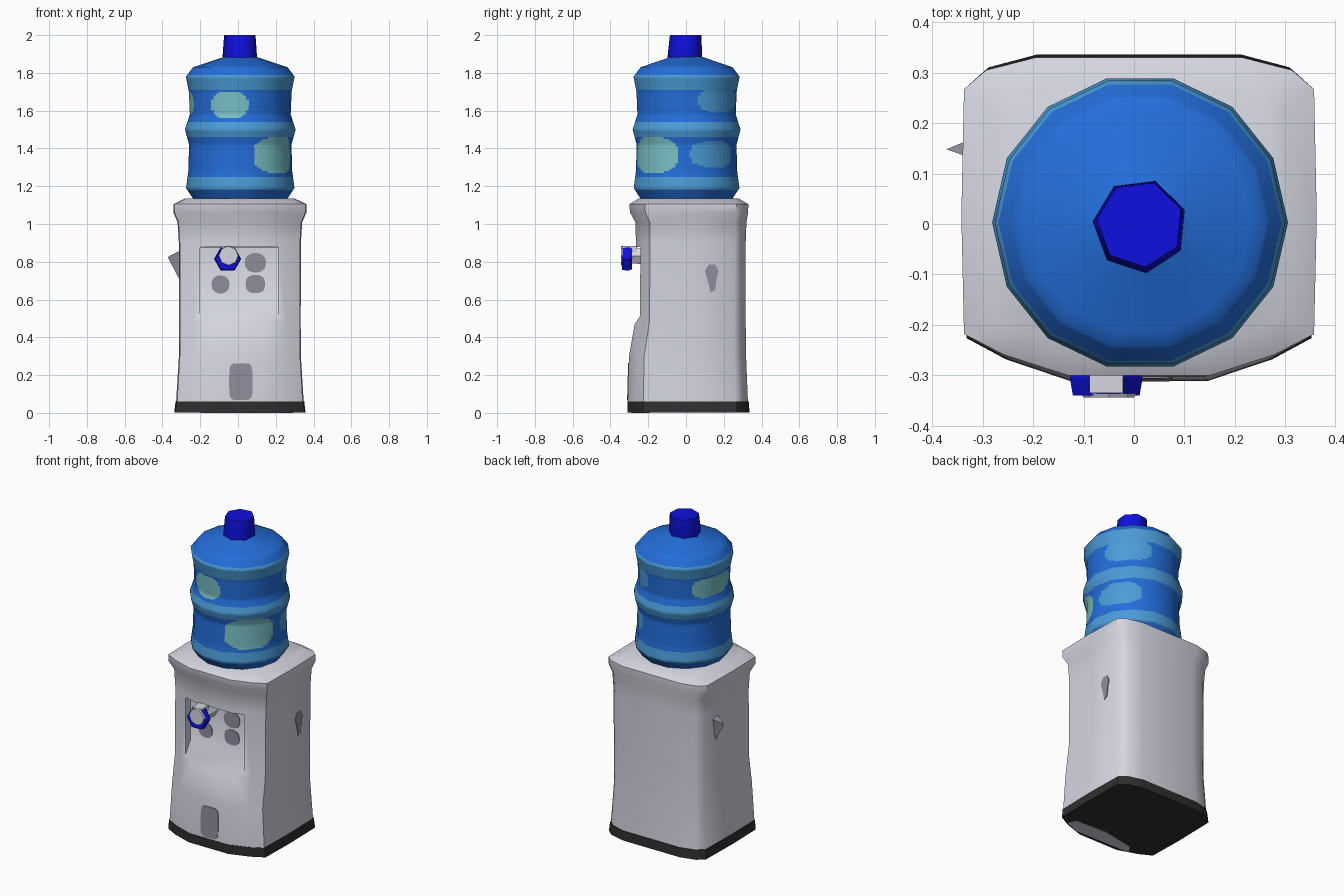
import bpy, bmesh, math
from mathutils import Vector

if "Cube" in bpy.data.objects:
    bpy.data.objects.remove(bpy.data.objects["Cube"])


def material(name, r, g, b):
    m = bpy.data.materials.new(name)
    m.diffuse_color = (r, g, b, 1)
    m.use_nodes = True
    m.node_tree.nodes["Principled BSDF"].inputs["Base Color"].default_value = m.diffuse_color
    return m


WHITE = material("cool_white", 0.66, 0.67, 0.75)
GREY = material("mid_grey", 0.27, 0.27, 0.34)
BLACK = material("base_black", 0.028, 0.028, 0.028)
BLUE = material("bottle_blue", 0.017, 0.155, 0.70)
LIGHT = material("band_light_blue", 0.07, 0.33, 0.68)
TEAL = material("pale_teal", 0.19, 0.53, 0.57)
DEEP = material("deep_blue", 0.005, 0.005, 0.75)


def make(name, bm, mats, smooth=None):
    me = bpy.data.meshes.new(name)
    bm.to_mesh(me)
    bm.free()
    ob = bpy.data.objects.new(name, me)
    bpy.context.collection.objects.link(ob)
    for m in mats:
        me.materials.append(m)
    if smooth:
        shade(ob, smooth)
    return ob


def shade(ob, degrees):
    bpy.ops.object.select_all(action='DESELECT')
    ob.select_set(True)
    bpy.context.view_layer.objects.active = ob
    bpy.ops.object.shade_smooth_by_angle(angle=math.radians(degrees))


def loft(name, rings, mats, smooth=None, caps=True):
    bm = bmesh.new()
    rows = [[bm.verts.new(p) for p in ring] for ring in rings]
    n = len(rows[0])
    for a, b in zip(rows, rows[1:]):
        for i in range(n):
            j = (i + 1) % n
            bm.faces.new((a[i], a[j], b[j], b[i]))
    if caps:
        bm.faces.new(rows[0][::-1])
        bm.faces.new(rows[-1])
        bmesh.ops.recalc_face_normals(bm, faces=bm.faces)
    return make(name, bm, mats, smooth)


def blob(cx, cy, rx, ry, n=14, power=1.0, turn=0.0):
    """Rounded outline; power below 1 makes it squarer."""
    pts = []
    for i in range(n):
        a = turn + 2 * math.pi * i / n
        c, s = math.cos(a), math.sin(a)
        pts.append((cx + rx * math.copysign(abs(c) ** power, c),
                    cy + ry * math.copysign(abs(s) ** power, s)))
    return pts


# ---- cabinet ----
HALF = [(1, 0), (0.985, 0.8), (0.86, 0.92), (0.58, 1), (0, 1)]
FRONT = [(0, -1), (0.4, -1), (0.76, -0.87), (0.985, -0.74)]
PLAN = (HALF + [(-u, v) for u, v in reversed(HALF[:-1])]
        + [(-u, v) for u, v in reversed(FRONT[1:])] + FRONT)


def section(z, hx, y0, y1):
    mid, hy = (y0 + y1) / 2, (y1 - y0) / 2
    return [Vector((0.01 + hx * u, mid + hy * v, z)) for u, v in PLAN]


cabinet = loft("cabinet", [section(*s) for s in (
    (0.055, 0.338, -0.309, 0.328), (0.30, 0.323, -0.302, 0.318),
    (0.48, 0.322, -0.270, 0.316), (0.90, 0.323, -0.265, 0.316),
    (1.01, 0.330, -0.268, 0.320), (1.06, 0.352, -0.296, 0.329),
    (1.105, 0.352, -0.300, 0.330), (1.135, 0.29, -0.25, 0.28))], [WHITE])

# serving recess with a sloping lower shelf
RECESS_Y = -0.19
profile = [(-0.45, 0.885), (RECESS_Y, 0.875), (RECESS_Y, 0.59), (-0.275, 0.465), (-0.45, 0.30)]
cutter = loft("recess_cutter", [[(x, y, z) for y, z in profile] for x in (-0.20, 0.215)], [WHITE])
cutter.hide_render = True
mod = cabinet.modifiers.new("recess", 'BOOLEAN')
mod.operation, mod.object, mod.solver = 'DIFFERENCE', cutter, 'EXACT'
bpy.context.view_layer.objects.active = cabinet
bpy.ops.object.modifier_apply(modifier=mod.name)
bpy.data.objects.remove(cutter)
shade(cabinet, 48)

# ---- black base and its opening underneath ----
loft("base", [section(0.002, 0.347, -0.310, 0.336),
              section(0.06, 0.341, -0.311, 0.333)], [BLACK], 40)
opening = [(-0.20, -0.285), (0.19, -0.29), (0.29, -0.25), (0.26, -0.20), (0.05, -0.19), (-0.16, -0.23)]
loft("base_opening", [[(x, y, z) for x, y in opening] for z in (0.0, 0.004)], [WHITE])

# ---- grey plates ----
for k, (x, z, rx, rz, p) in enumerate(((0.092, 0.795, 0.057, 0.052, 0.9),
                                       (-0.093, 0.680, 0.048, 0.048, 0.9),
                                       (0.092, 0.682, 0.052, 0.048, 0.75))):
    loft(f"recess_button_{k + 1}", [[(u, y, w) for u, w in blob(x, z, rx, rz, power=p)]
                                    for y in (RECESS_Y + 0.003, RECESS_Y - 0.004)], [GREY])


def lower_front(z, off):
    return -0.3093 + (z - 0.055) * 0.0286 - off


loft("lower_label", [[(u, lower_front(w, d), w) for u, w in blob(0.015, 0.165, 0.062, 0.098, 20, 0.4)]
                     for d in (-0.003, 0.003)], [GREY])
handle = [(0.10, 0.75), (0.12, 0.785), (0.155, 0.785), (0.172, 0.75),
          (0.16, 0.70), (0.155, 0.65), (0.13, 0.635), (0.118, 0.69)]
loft("right_handle_mark", [[(x, y, z) for y, z in handle] for x in (0.325, 0.334)], [GREY])

# left handle: small pointed fin
bm = bmesh.new()
fin = [bm.verts.new(p) for p in ((-0.372, 0.148, 0.825), (-0.305, 0.125, 0.86),
                                 (-0.305, 0.175, 0.85), (-0.312, 0.15, 0.71))]
bmesh.ops.convex_hull(bm, input=fin)
make("left_handle_fin", bm, [GREY])

# ---- tap ----


def tube(name, x, z, sizes, mat, n=6):
    loft(name, [[(u, y, w) for u, w in blob(x, z, r, r, n)] for y, r in sizes], [mat])


tube("tap_stem", -0.055, 0.83, ((-0.18, 0.05), (-0.295, 0.045)), WHITE)
tube("tap_collar", -0.055, 0.815, ((-0.285, 0.062), (-0.305, 0.072), (-0.340, 0.066)), DEEP)
tube("tap_face", -0.05, 0.832, ((-0.336, 0.054), (-0.344, 0.050)), WHITE, 8)
loft("tap_top", [[(x, y, z) for x, y in ((-0.088, -0.335), (-0.022, -0.335), (-0.022, -0.26), (-0.088, -0.26))]
                 for z in (0.84, 0.884)], [WHITE])

# ---- bottle: 14 flat sides, finely divided so painted areas follow faces ----
SIDES, DIV = 14, 8
CX, CY = 0.012, 0.003
OUTLINE = [(1.10, 0.22), (1.135, 0.25), (1.19, 0.287), (1.28, 0.275), (1.42, 0.271), (1.50, 0.293),
           (1.58, 0.267), (1.70, 0.272), (1.78, 0.288), (1.83, 0.25), (1.89, 0.07)]
levels = []
for (z0, r0), (z1, r1) in zip(OUTLINE, OUTLINE[1:]):
    steps = max(1, round((z1 - z0) / 0.01))
    levels += [(z0 + (z1 - z0) * i / steps, r0 + (r1 - r0) * i / steps) for i in range(steps)]
levels.append(OUTLINE[-1])


def bottle_ring(z, r):
    corners = [Vector((CX + r * math.cos(2 * math.pi * i / SIDES),
                       CY + r * math.sin(2 * math.pi * i / SIDES), z)) for i in range(SIDES)]
    return [corners[i].lerp(corners[(i + 1) % SIDES], k / DIV)
            for i in range(SIDES) for k in range(DIV)]


bottle = loft("water_bottle", [bottle_ring(z, r) for z, r in levels], [BLUE, LIGHT, TEAL], caps=False)
BANDS = ((1.18, 1.25), (1.46, 1.54), (1.71, 1.795))
# patches: angle, half angle, height, half height, material slot
PATCHES = ((-103, 22, 1.63, 0.072, 2), (-42, 33, 1.365, 0.095, 2), (168, 34, 1.64, 0.065, 2),
           (44, 30, 1.655, 0.068, 1), (33, 29, 1.37, 0.07, 1))
for f in bottle.data.polygons:
    c = f.center
    ang = math.degrees(math.atan2(c.y - CY, c.x - CX))
    if any(a < c.z < b for a, b in BANDS):
        f.material_index = 1
    for a, ha, z, hz, slot in PATCHES:
        d = (ang - a + 180) % 360 - 180
        if abs(d / ha) ** 2.6 + abs((c.z - z) / hz) ** 2.6 < 1:
            f.material_index = slot
    f.use_smooth = True

# rounded shading across the flat sides
normals = []
for v in bottle.data.vertices:
    nz = v.normal.z
    side = Vector((v.co.x - CX, v.co.y - CY, 0)).normalized() * math.sqrt(max(0, 1 - nz * nz))
    normals.append((side.x, side.y, nz))
bottle.data.normals_split_custom_set_from_vertices(normals)

# ---- bottle cap ----
loft("bottle_cap", [[(x, y, z) for x, y in blob(0.012, cy, r, r, 7, 1.0, 0.35)]
                    for z, r, cy in ((1.85, 0.088, -0.008), (1.89, 0.094, -0.004), (2.0, 0.086, 0.0))],
     [DEEP], 55)
